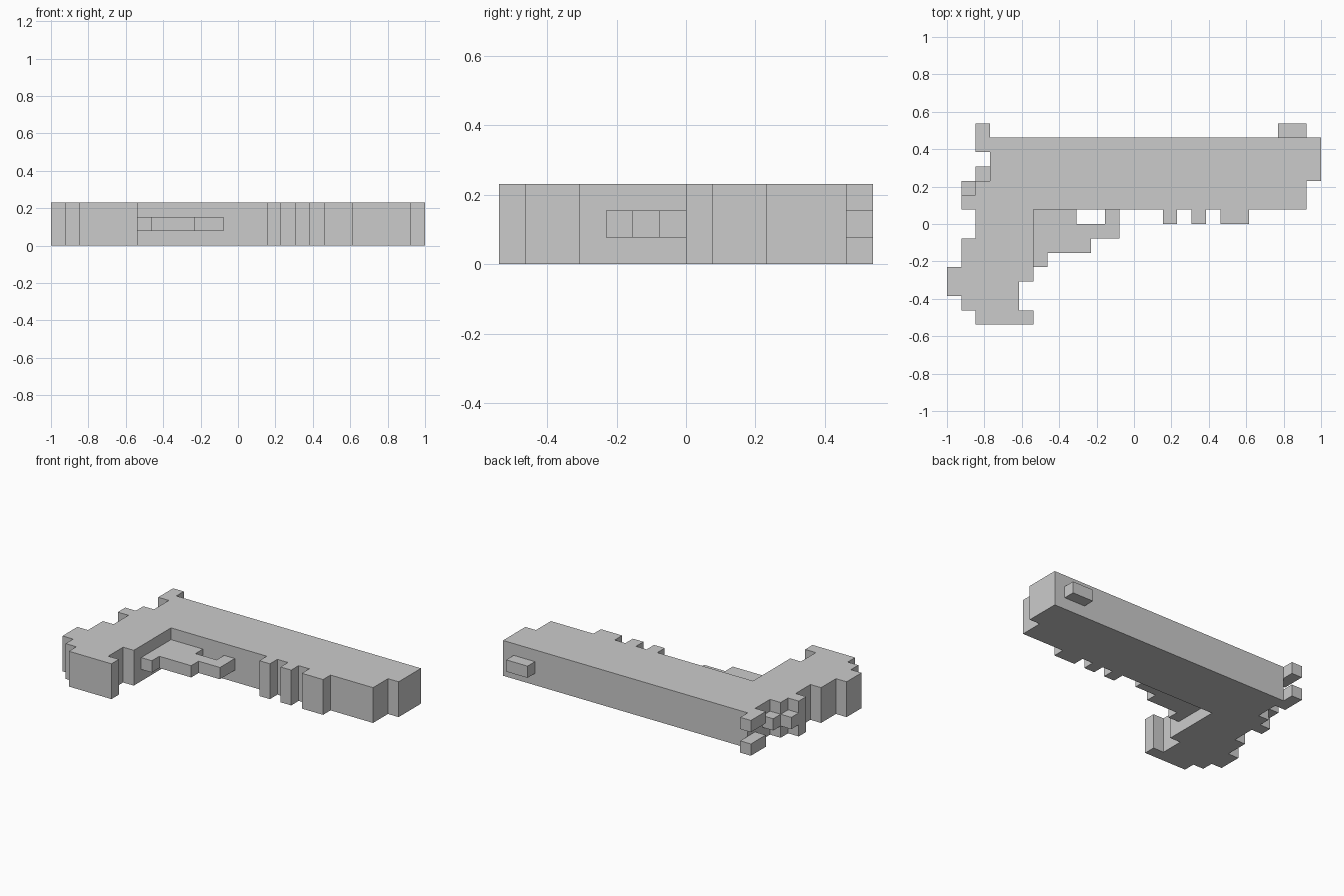
import bpy, bmesh

if "Cube" in bpy.data.objects:
    bpy.data.objects.remove(bpy.data.objects["Cube"])

U = 1 / 13  # one block of the grid


def slab(name, outline, z0, z1):
    """Extrude an x/y outline (in blocks) from z0 to z1."""
    bm = bmesh.new()
    face = bm.faces.new([bm.verts.new((x * U, y * U, z0 * U)) for x, y in outline])
    ext = bmesh.ops.extrude_face_region(bm, geom=[face])
    top = [v for v in ext["geom"] if isinstance(v, bmesh.types.BMVert)]
    bmesh.ops.translate(bm, verts=top, vec=(0, 0, (z1 - z0) * U))
    bmesh.ops.recalc_face_normals(bm, faces=bm.faces)
    mesh = bpy.data.meshes.new(name)
    bm.to_mesh(mesh)
    bm.free()
    obj = bpy.data.objects.new(name, mesh)
    bpy.context.collection.objects.link(obj)
    return obj


def box(x0, x1, y0, y1):
    return [(x0, y0), (x1, y0), (x1, y1), (x0, y1)]


# Full-depth body: barrel along the top, teeth under it, stepped grip
teeth = []
for x0, x1 in ((6, 8), (4, 5), (2, 3)):
    teeth += [(x1, 1), (x1, 0), (x0, 0), (x0, 1)]
muzzle = [(-10, 6), (13, 6), (13, 3), (12, 3), (12, 1)]
grip = [(-7, 1), (-7, -4), (-8, -4), (-8, -6), (-7, -6), (-7, -7),
        (-11, -7), (-11, -6), (-12, -6), (-12, -5), (-13, -5), (-13, -3),
        (-12, -3), (-12, -1), (-11, -1), (-11, 1)]
rear = [(-12, 1), (-12, 2), (-11, 2), (-11, 3), (-10, 3)]
slab("body", muzzle + teeth + grip + rear, 0, 3)

# Thin trigger guard with its opening
slab("trigger_guard", [(-7, 1), (-7, -3), (-6, -3), (-6, -2), (-3, -2), (-3, -1),
                       (-1, -1), (-1, 1), (-2, 1), (-2, 0), (-4, 0), (-4, 1)], 1, 2)

# Hammer blocks stepping up the rear
slab("hammer_lower", box(-12, -11, 2, 3), 1, 2)
slab("hammer_upper", box(-11, -10, 3, 4), 1, 2)

# Sights: one front post, two rear posts
slab("front_sight", box(10, 12, 6, 7), 1, 2)
rear_outline = [(-11, 5), (-10, 5), (-10, 7), (-11, 7)]
for side, z in (("lower", 0), ("upper", 2)):
    slab("rear_sight_" + side, rear_outline, z, z + 1)
